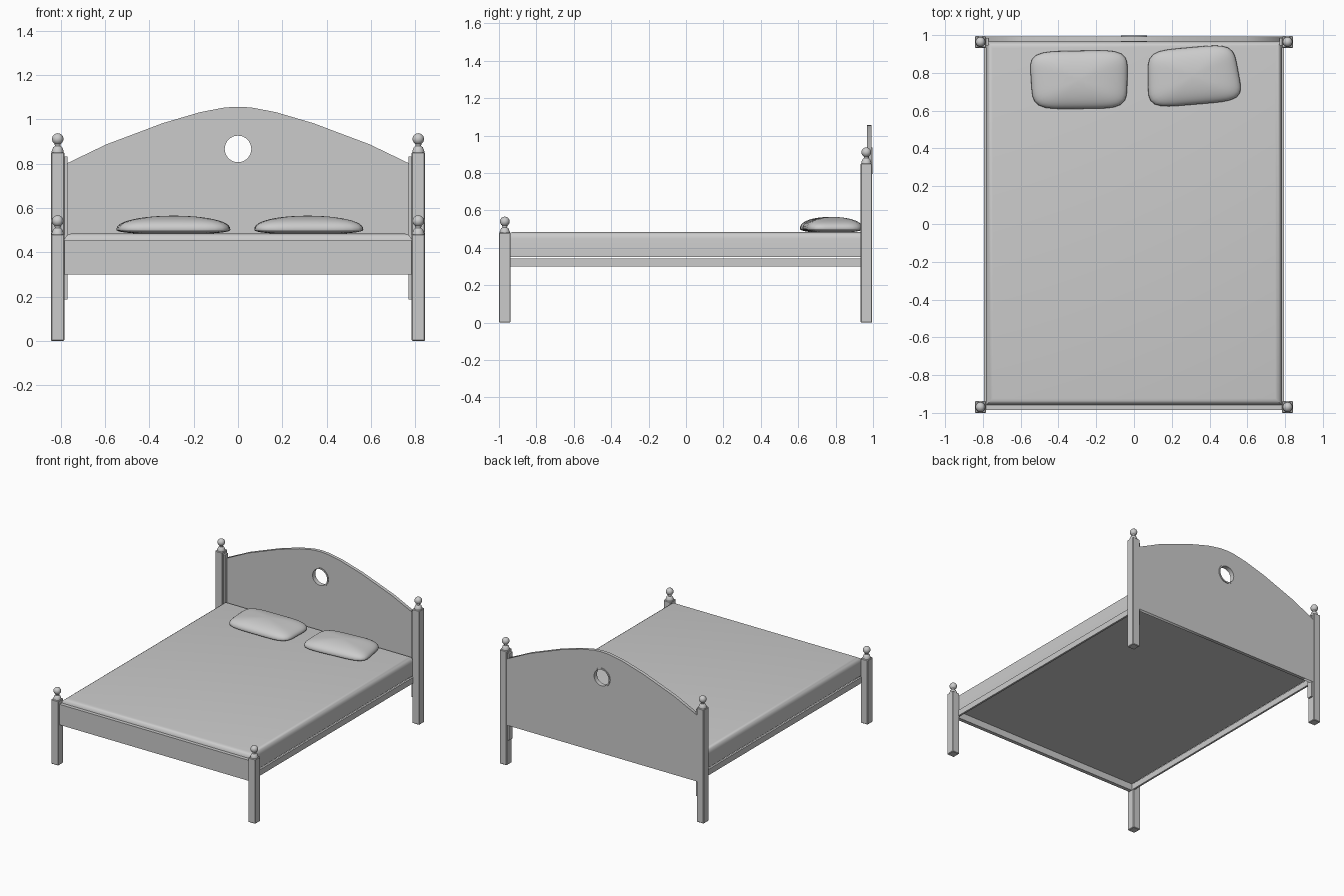
import bpy, bmesh, math
from mathutils import Matrix

if "Cube" in bpy.data.objects:
    bpy.data.objects.remove(bpy.data.objects["Cube"])


def finish(bm, name, angle=None):
    bmesh.ops.recalc_face_normals(bm, faces=bm.faces)
    me = bpy.data.meshes.new(name)
    bm.to_mesh(me)
    bm.free()
    ob = bpy.data.objects.new(name, me)
    bpy.context.collection.objects.link(ob)
    if angle:
        smooth(ob, angle)
    return ob


def smooth(ob, angle):
    bpy.ops.object.select_all(action='DESELECT')
    ob.select_set(True)
    bpy.context.view_layer.objects.active = ob
    bpy.ops.object.shade_smooth_by_angle(angle=math.radians(angle))


def box(name, x, y, z, bevel=0.0):
    bm = bmesh.new()
    bmesh.ops.create_cube(bm, size=1)
    for v in bm.verts:
        for i, (a, b) in enumerate((x, y, z)):
            v.co[i] = a if v.co[i] < 0 else b
    if bevel:
        bmesh.ops.bevel(bm, geom=bm.edges[:], offset=bevel, segments=1, affect='EDGES')
    return finish(bm, name)


def lathe(name, profile, loc, closed=False, steps=24, rot=None):
    """Spin (radius, height) points around z."""
    bm = bmesh.new()
    vs = [bm.verts.new((r, 0, h)) for r, h in profile]
    pairs = list(zip(vs, vs[1:])) + ([(vs[-1], vs[0])] if closed else [])
    es = [bm.edges.new(p) for p in pairs]
    bmesh.ops.spin(bm, geom=vs + es, cent=(0, 0, 0), axis=(0, 0, 1),
                   angle=math.tau, steps=steps)
    bmesh.ops.remove_doubles(bm, verts=bm.verts, dist=1e-5)
    m = Matrix.Translation(loc)
    bm.transform(m @ rot if rot else m)
    return finish(bm, name, 40)


# posts with turned ball finials
ball = [(0.026 * math.sin(a), 0.060 - 0.026 * math.cos(a))
        for a in [math.radians(32 + 148 * i / 9) for i in range(10)]]
ball[-1] = (0, 0.086)
finial = [(0, -0.004), (0.027, -0.004), (0.027, 0.006), (0.024, 0.013),
          (0.021, 0.022), (0.013, 0.029)] + ball

for sx, side in ((-1, "left"), (1, "right")):
    cx = sx * 0.813
    for end, y0, y1, top in (("front", -1.0, -0.938, 0.481), ("back", 0.933, 0.995, 0.851)):
        box(f"{end}_post_{side}", (cx - 0.03, cx + 0.03), (y0, y1), (0, top), 0.004)
        lathe(f"{end}_finial_{side}", finial, (cx, (y0 + y1) / 2, top))
    # side rail and headboard cleat
    xs = sorted((sx * 0.779, sx * 0.793))
    box(f"side_rail_{side}", xs, (-0.95, 0.95), (0.30, 0.344))
    xs = sorted((sx * 0.770, sx * 0.785))
    box(f"headboard_cleat_{side}", xs, (0.945, 0.984), (0.187, 0.833))

# footboard
box("footboard", (-0.79, 0.79), (-0.985, -0.957), (0.30, 0.453))

# arched headboard with a round hole
half = [(0.79, 0.30), (0.79, 0.792), (0.595, 0.886), (0.34, 0.982),
        (0.17, 1.032), (0.06, 1.053), (0.0, 1.056)]
outline = half + [(-x, z) for x, z in half[-2::-1]]
hole = [(0.066 * math.cos(a), 0.866 + 0.066 * math.sin(a))
        for a in [math.tau * i / 32 for i in range(32)]]
cu = bpy.data.curves.new("headboard", 'CURVE')
cu.dimensions = '2D'
cu.fill_mode = 'BOTH'
cu.extrude = 0.0125
for pts in (outline, hole):
    sp = cu.splines.new('POLY')
    sp.points.add(len(pts) - 1)
    for p, (x, z) in zip(sp.points, pts):
        p.co = (x, z, 0, 1)
    sp.use_cyclic_u = True
headboard = bpy.data.objects.new("headboard", cu)
bpy.context.collection.objects.link(headboard)
headboard.rotation_euler = (math.pi / 2, 0, 0)
headboard.location = (0, 0.980, 0)
bpy.ops.object.select_all(action='DESELECT')
headboard.select_set(True)
bpy.context.view_layer.objects.active = headboard
bpy.ops.object.convert(target='MESH')

# ring lining the hole
lathe("hole_ring", [(0.060, -0.017), (0.070, -0.017), (0.070, 0.017), (0.060, 0.017)],
      (0, 0.981, 0.866), closed=True, steps=32, rot=Matrix.Rotation(math.pi / 2, 4, 'X'))

# mattress with rounded top edges
bm = bmesh.new()
bmesh.ops.create_cube(bm, size=1)
bm.transform(Matrix.Translation((0, 0.004, 0.4175)) @ Matrix.Diagonal((1.568, 1.926, 0.135, 1)))
top_edges = [e for e in bm.edges if all(v.co.z > 0.4 for v in e.verts)]
bmesh.ops.bevel(bm, geom=top_edges, offset=0.036, segments=4, profile=0.5, affect='EDGES')
finish(bm, "mattress", 40)


# pillows: a squared-off cushion fitted to four corners
def pillow(name, bl, br, tr, tl):
    bm = bmesh.new()
    bmesh.ops.create_uvsphere(bm, u_segments=48, v_segments=24, radius=1)
    n = 5
    for v in bm.verts:
        rho = math.hypot(v.co.x, v.co.y)
        s = t = 0.0
        if rho > 1e-6:
            cx, cy = v.co.x / rho, v.co.y / rho
            k = rho / (abs(cx) ** n + abs(cy) ** n) ** (1 / n)
            s, t = cx * k, cy * k
        h = abs(v.co.z) ** 0.85
        z = 0.502 + (0.063 * h if v.co.z > 0 else -0.022 * h)
        u, w = (s + 1) / 2, (t + 1) / 2
        p = [(1 - w) * ((1 - u) * bl[i] + u * br[i]) + w * ((1 - u) * tl[i] + u * tr[i])
             for i in (0, 1)]
        v.co = (p[0], p[1], z)
    finish(bm, name, 60)


pillow("pillow_left", (-0.535, 0.608), (-0.038, 0.612), (-0.032, 0.922), (-0.555, 0.912))
pillow("pillow_right", (0.076, 0.612), (0.580, 0.655), (0.525, 0.955), (0.072, 0.915))
